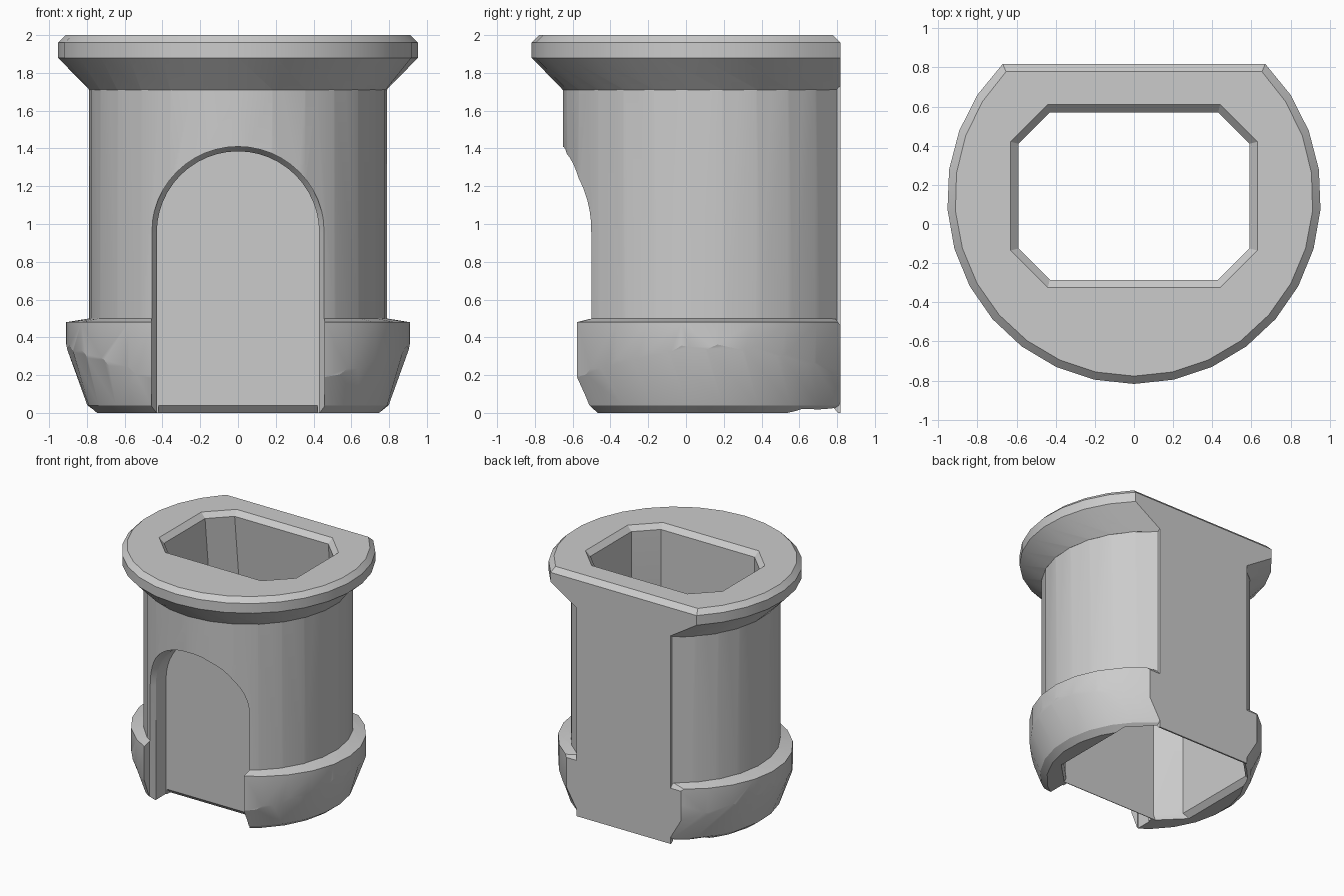
import bpy, bmesh, math

if "Cube" in bpy.data.objects:
    bpy.data.objects.remove(bpy.data.objects["Cube"])

CY = 0.138      # centre line of all round parts
BACK = 0.818    # flat back plane
SEG = 22        # facets round the open arc


def arc(rx, ry=None, flat=BACK):
    """Round outline cut off straight at the back."""
    ry = ry or rx
    a = math.pi - math.acos(min(1, (flat - CY) / ry))
    return [(rx * math.sin(t), CY - ry * math.cos(t))
            for t in (-a + 2 * a * i / SEG for i in range(SEG + 1))]


def octagon(hx, y0, y1, c):
    half = [(hx - c, y0), (hx, y0 + c), (hx, y1 - c), (hx - c, y1)]
    return half + [(-x, y) for x, y in reversed(half)]


def rect(hx, y0, y1):
    return [(-hx, y0), (hx, y0), (hx, y1), (-hx, y1)]


def arch(w, zc):
    n = 24
    top = [(w * math.cos(math.pi * i / n), zc + w * math.sin(math.pi * i / n)) for i in range(n + 1)]
    return [(w, -0.2)] + top + [(-w, -0.2)]


def loft(name, sections, along_y=False):
    """Closed solid through (level, outline) sections."""
    bm = bmesh.new()
    rings = [[bm.verts.new((u, h, v) if along_y else (u, v, h)) for u, v in pts]
             for h, pts in sections]
    n = len(rings[0])
    for a, b in zip(rings, rings[1:]):
        for i in range(n):
            j = (i + 1) % n
            bm.faces.new((a[i], a[j], b[j], b[i]))
    bm.faces.new(rings[0])
    bm.faces.new(rings[-1])
    bmesh.ops.recalc_face_normals(bm, faces=bm.faces)
    me = bpy.data.meshes.new(name)
    bm.to_mesh(me)
    bm.free()
    ob = bpy.data.objects.new(name, me)
    bpy.context.collection.objects.link(ob)
    return ob


def combine(target, tool, op):
    mod = target.modifiers.new(op.lower(), 'BOOLEAN')
    mod.operation, mod.solver, mod.object = op, 'EXACT', tool
    bpy.context.view_layer.objects.active = target
    bpy.ops.object.modifier_apply(modifier=mod.name)
    bpy.data.objects.remove(tool, do_unlink=True)


# Main barrel
body = loft("flanged_sleeve", [(0.3, arc(0.79, flat=0.80)), (1.8, arc(0.79, flat=0.80))])

# Top flange with cone underside and bevelled rim
flange = loft("flange", [(1.71, arc(0.79)), (1.88, arc(0.955)), (1.96, arc(0.955)),
                         (2.0, arc(0.915, flat=BACK - 0.04))])

# Base collar: tapered cone limited by an oval outline
collar = loft("collar", [(0, arc(0.75)), (0.04, arc(0.80)), (0.35, arc(0.91)), (0.6, arc(1.0))])
combine(collar, loft("oval", [(-0.1, arc(0.91, 0.834)), (0.48, arc(0.91, 0.834)),
                              (0.502, arc(0.78, 0.78))]), 'INTERSECT')
combine(collar, loft("collar_bevel", [(0.4, rect(1, 0.865, 1.2)), (0.6, rect(1, 0.715, 1.2))]),
        'DIFFERENCE')

# Flat back panel
panel = loft("back_panel", [(0, rect(0.432, 0.5, BACK)), (1.85, rect(0.432, 0.5, BACK))])

for part in (flange, collar, panel):
    combine(body, part, 'UNION')

# Eight-sided bore, bevelled at both ends, deeper to the back at the bottom
combine(body, loft("bore", [
    (-0.04, octagon(0.63, -0.285, 0.805, 0.18)), (0.0, octagon(0.63, -0.285, 0.805, 0.18)),
    (0.04, octagon(0.59, -0.285, 0.77, 0.16)), (1.96, octagon(0.59, -0.285, 0.57, 0.16)),
    (2.0, octagon(0.63, -0.325, 0.61, 0.19)), (2.04, octagon(0.67, -0.365, 0.65, 0.22))]),
    'DIFFERENCE')

# Arched recess in the front with bevelled edge, and bevelled lower lip
combine(body, loft("arch_recess", [(-0.33, arch(0.43, 0.955)), (-0.465, arch(0.43, 0.955)),
                                   (-0.505, arch(0.458, 0.952)), (-1.2, arch(0.458, 0.952))], True),
        'DIFFERENCE')
combine(body, loft("lip_bevel", [(-0.1, rect(0.42, -0.6, -0.19)), (0.04, rect(0.42, -0.6, -0.33))]),
        'DIFFERENCE')

bpy.ops.object.select_all(action='DESELECT')
body.select_set(True)
bpy.context.view_layer.objects.active = body
bpy.ops.object.shade_smooth_by_angle(angle=math.radians(20))
